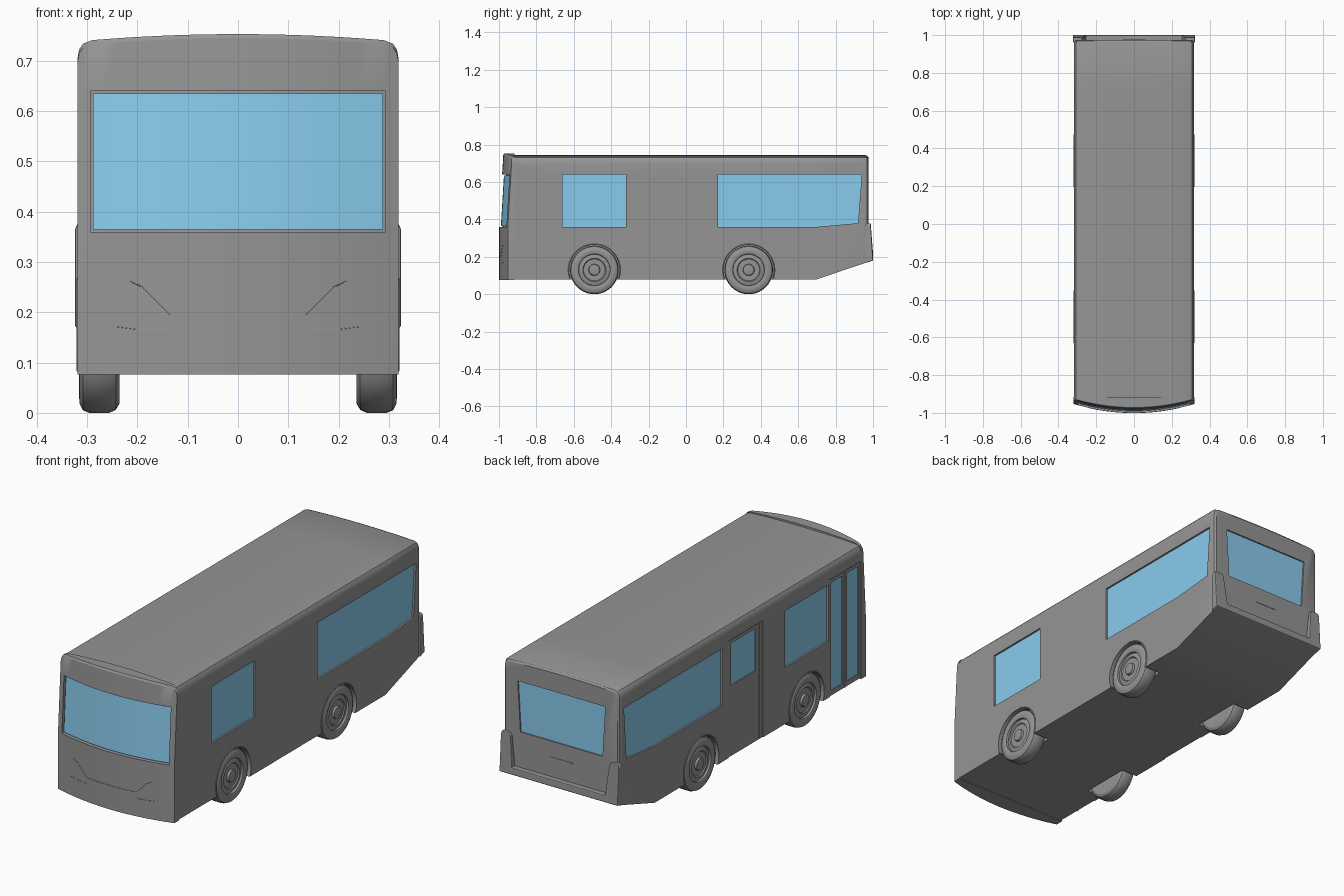
import bpy, bmesh, math

if "Cube" in bpy.data.objects:
    bpy.data.objects.remove(bpy.data.objects["Cube"])


def material(name, color):
    mat = bpy.data.materials.new(name)
    mat.diffuse_color = color
    mat.use_nodes = True
    mat.node_tree.nodes["Principled BSDF"].inputs["Base Color"].default_value = mat.diffuse_color
    return mat


glass_mat = material("window_glass", (0.25, 0.60, 0.85, 1))
paint_mat = material("grey_paint", (0.30, 0.30, 0.30, 1))


def loft(name, rings, mat=paint_mat, smooth=30):
    """Skin a row of equal-length point rings and cap both ends."""
    bm = bmesh.new()
    rows = [[bm.verts.new(p) for p in ring] for ring in rings]
    n = len(rows[0])
    for a, b in zip(rows, rows[1:]):
        for i in range(n):
            j = (i + 1) % n
            bm.faces.new((a[i], a[j], b[j], b[i]))
    bm.faces.new(rows[0])
    bm.faces.new(rows[-1])
    bmesh.ops.recalc_face_normals(bm, faces=bm.faces)
    mesh = bpy.data.meshes.new(name)
    bm.to_mesh(mesh)
    bm.free()
    ob = bpy.data.objects.new(name, mesh)
    bpy.context.collection.objects.link(ob)
    mesh.materials.append(mat)
    if smooth:
        soften(ob, smooth)
    return ob


def activate(ob):
    bpy.ops.object.select_all(action='DESELECT')
    ob.select_set(True)
    bpy.context.view_layer.objects.active = ob


def soften(ob, angle=30):
    activate(ob)
    bpy.ops.object.shade_smooth_by_angle(angle=math.radians(angle))


def prism(name, pts, axis, a, b, mat=paint_mat):
    """Extrude a flat outline along x (outline y,z) or y (outline x,z)."""
    put = (lambda p, t: (t, p[0], p[1])) if axis == 'x' else (lambda p, t: (p[0], t, p[1]))
    return loft(name, [[put(p, t) for p in pts] for t in (a, b)], mat, 0)


def rect(u0, u1, z0, z1):
    return [(u0, z0), (u1, z0), (u1, z1), (u0, z1)]


def cut(target, cutter):
    cutter.hide_render = True
    mod = target.modifiers.new("cut", 'BOOLEAN')
    mod.operation = 'DIFFERENCE'
    mod.solver = 'EXACT'
    mod.object = cutter
    activate(target)
    bpy.ops.object.modifier_apply(modifier=mod.name)
    bpy.data.objects.remove(cutter, do_unlink=True)


# Main body shell, with rising tail and softened rear edge
def body_ring(y, bottom, inset=0.0):
    half = [(0.318, bottom), (0.318, 0.70), (0.315, 0.72), (0.306, 0.732),
            (0.29, 0.737), (0.2, 0.741), (0.1, 0.743)]
    pts = half + [(0, 0.744)] + [(-x, z) for x, z in reversed(half)]
    k = 1 - inset / 0.318
    return [(x * k, y, z - (inset if z > 0.5 else 0)) for x, z in pts]


body = loft("bus_body", [body_ring(-0.925, 0.08), body_ring(0.70, 0.08),
                         body_ring(0.958, 0.167), body_ring(0.969, 0.17, 0.004),
                         body_ring(0.975, 0.172, 0.012)])

# Side windows, recessed on each side
rear_window = [(0.17, 0.36), (0.70, 0.36), (0.92, 0.38), (0.94, 0.64), (0.17, 0.64)]
front_window = rect(-0.66, -0.32, 0.36, 0.64)
for side, s in (("right", 1), ("left", -1)):
    for part, pts in (("front", front_window), ("rear", rear_window)):
        cut(body, prism("cutter", pts, 'x', s * 0.306, s * 0.36))
        prism(f"{side}_{part}_side_window", pts, 'x', s * 0.300, s * 0.309, glass_mat)

# Back window
back = [(-0.225, 0.39), (0.225, 0.39), (0.24, 0.64), (-0.24, 0.64)]
cut(body, prism("cutter", back, 'y', 0.964, 1.05))
prism("back_window", back, 'y', 0.955, 0.968, glass_mat)
prism("back_handle", rect(-0.06, 0.06, 0.308, 0.313), 'y', 0.97, 0.977)

# Doors on the left side: recess, leaf and pane
doors = (("front_door_leaf_a", rect(-0.915, -0.795, 0.07, 0.66), rect(-0.897, -0.812, 0.105, 0.64)),
         ("front_door_leaf_b", rect(-0.79, -0.672, 0.07, 0.66), rect(-0.772, -0.686, 0.105, 0.64)),
         ("middle_door", rect(-0.15, 0.12, 0.07, 0.66), rect(-0.095, 0.098, 0.43, 0.64)))
for name, frame, pane in doors:
    cut(body, prism("cutter", frame, 'x', -0.308, -0.36))
    (y0, _), (y1, _) = frame[0], frame[1]
    leaf = prism(name, rect(y0 + 0.004, y1 - 0.004, 0.081, 0.656), 'x', -0.300, -0.315)
    cut(leaf, prism("cutter", pane, 'x', -0.309, -0.36))
    prism(name + "_glass", pane, 'x', -0.302, -0.311, glass_mat)
prism("middle_door_post", rect(-0.128, -0.122, 0.085, 0.65), 'x', -0.31, -0.317)


# Wheels, arches and arch lips
def circle(x, r, cy, cz=0.13, n=40):
    return [(x, cy + r * math.cos(2 * math.pi * i / n), cz + r * math.sin(2 * math.pi * i / n))
            for i in range(n)]


tyre = [(0.237, 0.085), (0.236, 0.112), (0.243, 0.124), (0.256, 0.13), (0.295, 0.13),
        (0.308, 0.125), (0.315, 0.112), (0.316, 0.096), (0.312, 0.085), (0.302, 0.083)]
hub = [(0.25, 0.084), (0.302, 0.084), (0.308, 0.062), (0.303, 0.058),
       (0.303, 0.031), (0.313, 0.028), (0.316, 0.014)]
for axle, cy in (("front", -0.49), ("rear", 0.335)):
    for side, s in (("right", 1), ("left", -1)):
        cut(body, loft("cutter", [circle(s * 0.23, 0.138, cy), circle(s * 0.4, 0.138, cy)]))
        loft(f"{axle}_{side}_tyre", [circle(s * x, r, cy) for x, r in tyre])
        loft(f"{axle}_{side}_hub", [circle(s * x, r, cy) for x, r in hub])
        lip = []
        for i in range(29):
            a = math.radians(-20 + 220 * i / 28)
            lip.append([(s * x, cy + r * math.cos(a), 0.13 + r * math.sin(a))
                        for x, r in ((0.29, 0.134), (0.321, 0.134), (0.321, 0.137), (0.317, 0.141), (0.29, 0.141))])
        loft(f"{axle}_{side}_arch_lip", lip)
    prism(f"{axle}_axle", [(cy + 0.02 * math.cos(a * math.pi / 6), 0.13 + 0.02 * math.sin(a * math.pi / 6))
                           for a in range(12)], 'x', -0.25, 0.25)
soften(body)


# Curved front mask: bowed in plan, leaning back above the waist
def front_y(x, z):
    return -1 + 0.06 * max(0, z - 0.36) + 0.047 * (x / 0.319) ** 2


columns = [0, 0.03, 0.06, 0.09, 0.12, 0.15, 0.18, 0.21, 0.24, 0.27, 0.29, 0.308, 0.316, 0.319]
corner = {0.308: 0.734, 0.316: 0.722, 0.319: 0.705}
rings = []
for x in [-c for c in reversed(columns[1:])] + columns:
    top = corner.get(abs(x), 0.753 - 0.012 * (x / 0.29) ** 2)
    shape = [(front_y(x, z), z) for z in (0.076, 0.36, 0.64, top - 0.008)]
    shape += [(front_y(x, top) + 0.005, top), (-0.916, top), (-0.916, 0.076)]
    rings.append([(x, y, z) for y, z in shape])
mask = loft("front_mask", rings)


# Windscreen set into the mask
def screen(name, w, z0, z1, d0, d1, mat=paint_mat):
    xs = [w * i / 16 for i in range(-16, 17)]
    return loft(name, [[(x, front_y(x, z) + d, z) for z, d in ((z0, d0), (z1, d0), (z1, d1), (z0, d1))]
                       for x in xs], mat)


cut(mask, screen("cutter", 0.293, 0.36, 0.64, -0.05, 0.020))
soften(mask)
screen("windscreen", 0.288, 0.365, 0.635, 0.010, 0.022, glass_mat)


# Fine crease lines on the front panel
def crease(name, pts):
    curve = bpy.data.curves.new(name, 'CURVE')
    curve.dimensions = '3D'
    curve.bevel_depth = 0.0008
    curve.bevel_resolution = 1
    curve.materials.append(paint_mat)
    path = []
    for (x0, z0), (x1, z1) in zip(pts, pts[1:]):
        for i in range(13):
            x, z = x0 + (x1 - x0) * i / 12, z0 + (z1 - z0) * i / 12
            if not path or (x, z) != (path[-1][0], path[-1][2]):
                path.append((x, front_y(x, z) - 0.0002, z, 1))
    spline = curve.splines.new('POLY')
    spline.points.add(len(path) - 1)
    for p, co in zip(spline.points, path):
        p.co = co
    bpy.context.collection.objects.link(bpy.data.objects.new(name, curve))


crease("grille_crease", [(-0.215, 0.262), (-0.19, 0.25), (-0.135, 0.195),
                         (0.135, 0.195), (0.19, 0.25), (0.215, 0.262)])
for side, s in (("right", 1), ("left", -1)):
    crease(f"{side}_bumper_crease", [(s * 0.24, 0.171), (s * 0.2, 0.166), (s * 0.14, 0.166)])

# U-shaped rear bumper with raised corners
half = [(0.255, 0.215), (0.27, 0.365), (0.28, 0.378), (0.318, 0.378), (0.324, 0.365), (0.324, 0.168)]
bumper = prism("rear_bumper", half + [(-x, z) for x, z in reversed(half)], 'y', 0.962, 1.0)
for v in bumper.data.vertices:
    if v.co.y > 0.99 and v.co.z < 0.2:
        v.co.z = 0.18
    elif v.co.y > 0.99 and v.co.z > 0.3:
        v.co.y = 0.988
bevel = bumper.modifiers.new("soft_edges", 'BEVEL')
bevel.width = 0.004
bevel.segments = 2
